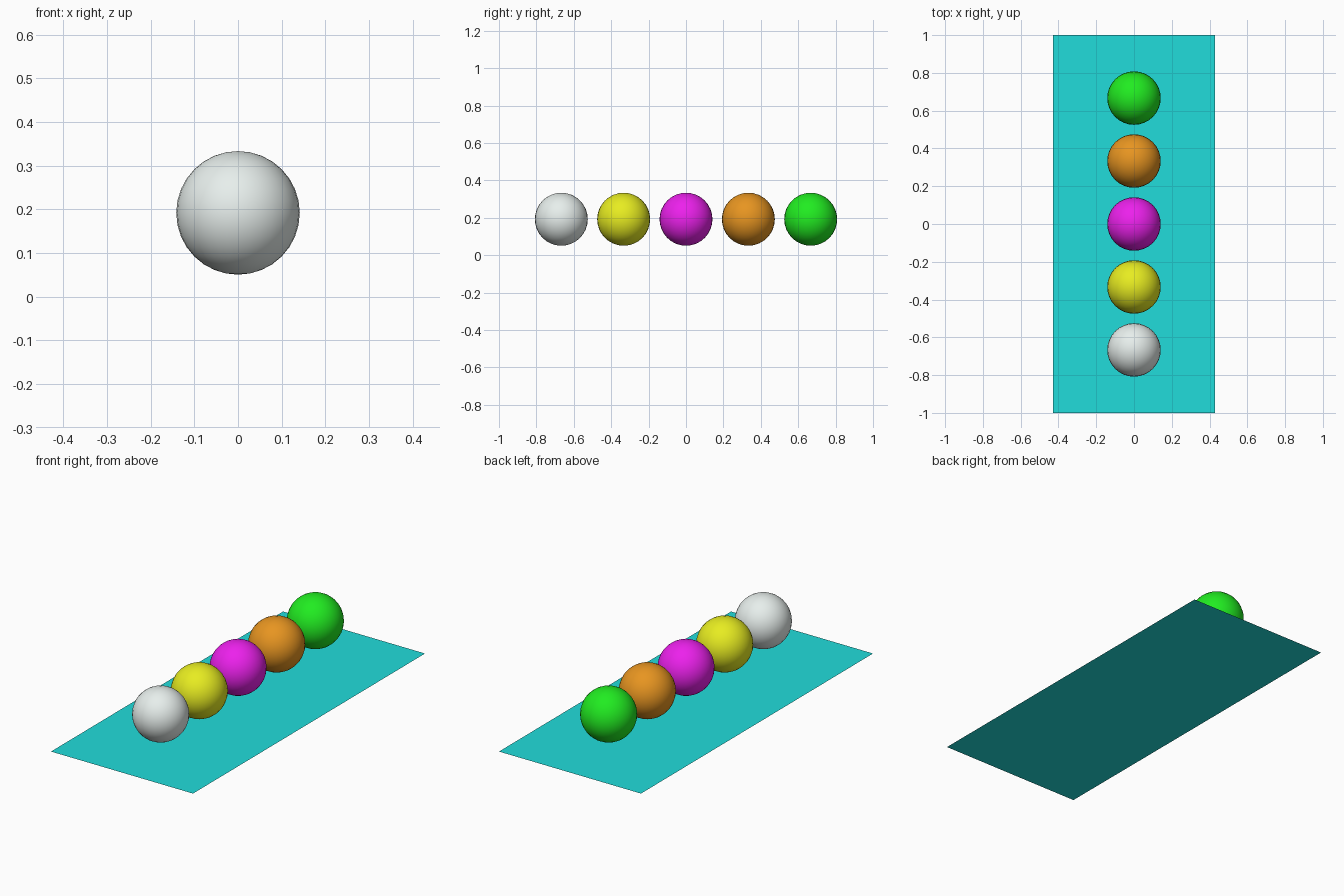
import bpy

if "Cube" in bpy.data.objects:
    bpy.data.objects.remove(bpy.data.objects["Cube"])

HALF_WIDTH, HALF_LENGTH = 0.4285, 1.0
RADIUS, HEIGHT, SPACING = 0.1415, 0.192, 1 / 3


def paint(obj, name, rgb):
    mat = bpy.data.materials.new(name)
    mat.diffuse_color = (*rgb, 1.0)
    mat.use_nodes = True
    mat.node_tree.nodes["Principled BSDF"].inputs["Base Color"].default_value = mat.diffuse_color
    obj.data.materials.append(mat)


# Thin flat base sheet on the ground
bpy.ops.mesh.primitive_plane_add(size=2)
base = bpy.context.object
base.name = "base_sheet"
base.scale = (HALF_WIDTH, HALF_LENGTH, 1)
bpy.ops.object.transform_apply(location=False, rotation=False, scale=True)
paint(base, "cyan", (0.015, 0.72, 0.71))

# Row of floating balls from front to back
balls = [
    ("white", (0.80, 0.86, 0.84)),
    ("yellow", (0.80, 0.84, 0.015)),
    ("magenta", (0.84, 0.015, 0.84)),
    ("orange", (0.80, 0.30, 0.015)),
    ("green", (0.015, 0.84, 0.015)),
]
for i, (name, rgb) in enumerate(balls):
    bpy.ops.mesh.primitive_uv_sphere_add(
        segments=32, ring_count=16, radius=RADIUS,
        location=(0, (i - 2) * SPACING, HEIGHT))
    ball = bpy.context.object
    ball.name = name + "_ball"
    bpy.ops.object.shade_smooth()
    paint(ball, name, rgb)
